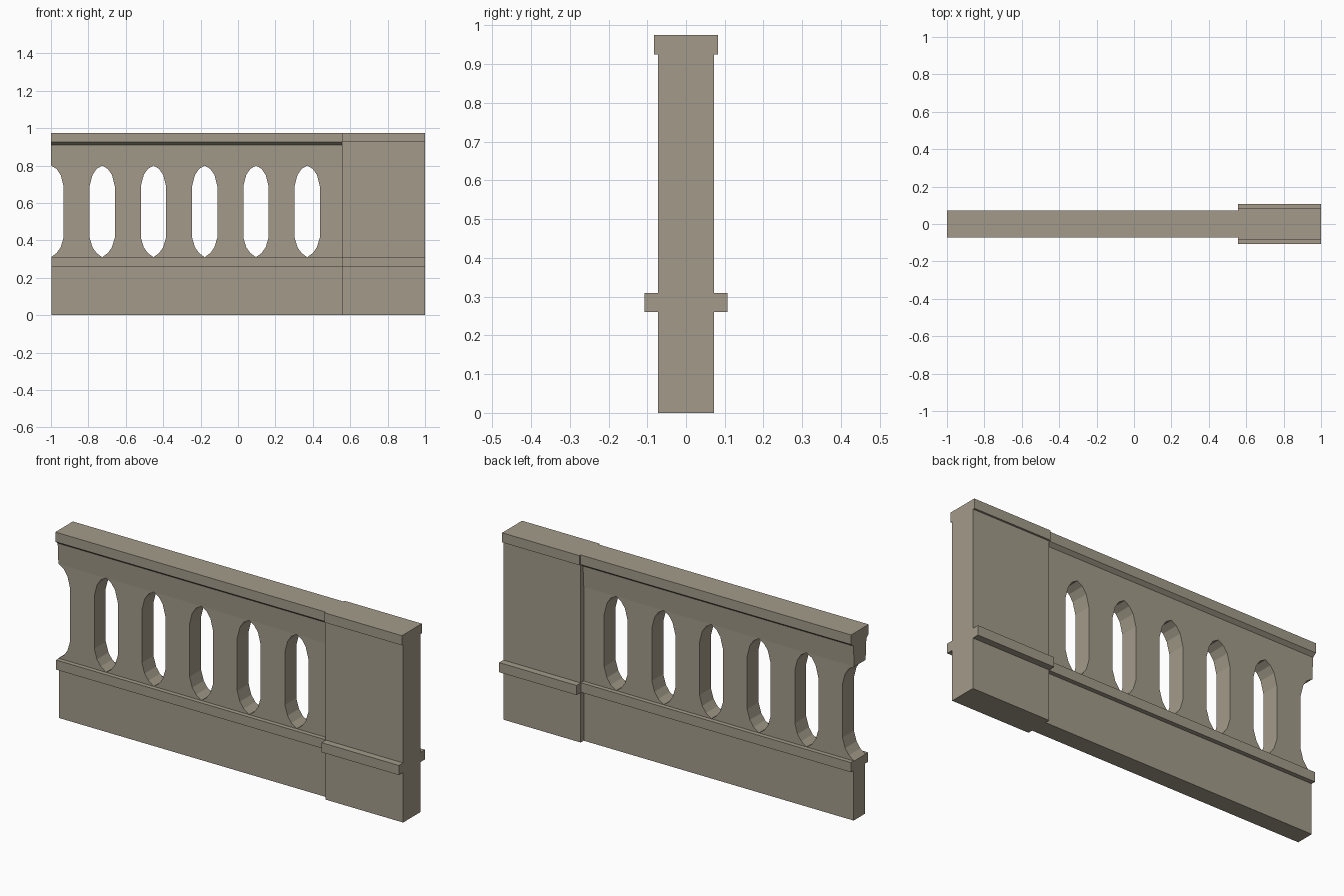
import bpy, bmesh

if "Cube" in bpy.data.objects:
    bpy.data.objects.remove(bpy.data.objects["Cube"])

stone = bpy.data.materials.new("warm_grey_stone")
stone.diffuse_color = (0.37, 0.33, 0.255, 1)
stone.use_nodes = True
stone.node_tree.nodes["Principled BSDF"].inputs["Base Color"].default_value = stone.diffuse_color

POST_X = 0.555          # where the balustrade meets the post
WALL_Y = 0.047          # half thickness of the pierced wall
LEDGE_Z, RAIL_Z = 0.31, 0.80


def make_object(name, bm):
    bmesh.ops.recalc_face_normals(bm, faces=bm.faces)
    mesh = bpy.data.meshes.new(name)
    bm.to_mesh(mesh)
    bm.free()
    mesh.materials.append(stone)
    obj = bpy.data.objects.new(name, mesh)
    bpy.context.collection.objects.link(obj)
    return obj


def add_prism(bm, start, end):
    """Close two matching loops of points into a prism."""
    a = [bm.verts.new(p) for p in start]
    b = [bm.verts.new(p) for p in end]
    bm.faces.new(a)
    bm.faces.new(b[::-1])
    for i in range(len(a)):
        j = (i + 1) % len(a)
        bm.faces.new((a[i], b[i], b[j], a[j]))


def moulding(name, half_profile, x0, x1):
    """Mirror a (y, z) half profile about y = 0 and sweep it along x."""
    loop = half_profile + [(-y, z) for y, z in reversed(half_profile)]
    bm = bmesh.new()
    add_prism(bm, [(x0, y, z) for y, z in loop], [(x1, y, z) for y, z in loop])
    return make_object(name, bm)


# Base wall with projecting ledge
moulding("base_wall", [(WALL_Y, 0), (WALL_Y, 0.26), (0.07, 0.26), (0.07, LEDGE_Z)],
         -0.997, POST_X)

# Lintel and handrail with a bevelled underside
moulding("handrail", [(WALL_Y, RAIL_Z), (0.053, 0.91), (0.072, 0.925), (0.072, 0.975)],
         -1.0, POST_X)

# End post with ledge and cap
moulding("end_post", [(0.072, 0), (0.072, 0.26), (0.107, 0.26), (0.107, LEDGE_Z),
                      (0.072, LEDGE_Z), (0.072, 0.925), (0.082, 0.925), (0.082, 0.975)],
         POST_X, 1.0)

# Piers between the pointed openings: half opening as (offset from centre, z)
opening = [(0, LEDGE_Z), (0.03, 0.332), (0.052, 0.363), (0.0675, 0.415),
           (0.0675, 0.69), (0.052, 0.75), (0.03, 0.782), (0, RAIL_Z)]
PITCH, FIRST = 0.274, -1.0
bm = bmesh.new()
for i in range(6):
    left = FIRST + i * PITCH
    outline = [(left + dx, z) for dx, z in opening]
    if i < 5:
        outline += [(left + PITCH - dx, z) for dx, z in reversed(opening)]
    else:
        outline += [(POST_X, RAIL_Z), (POST_X, LEDGE_Z)]
    add_prism(bm, [(x, -WALL_Y, z) for x, z in outline],
              [(x, WALL_Y, z) for x, z in outline])
make_object("piers", bm)
